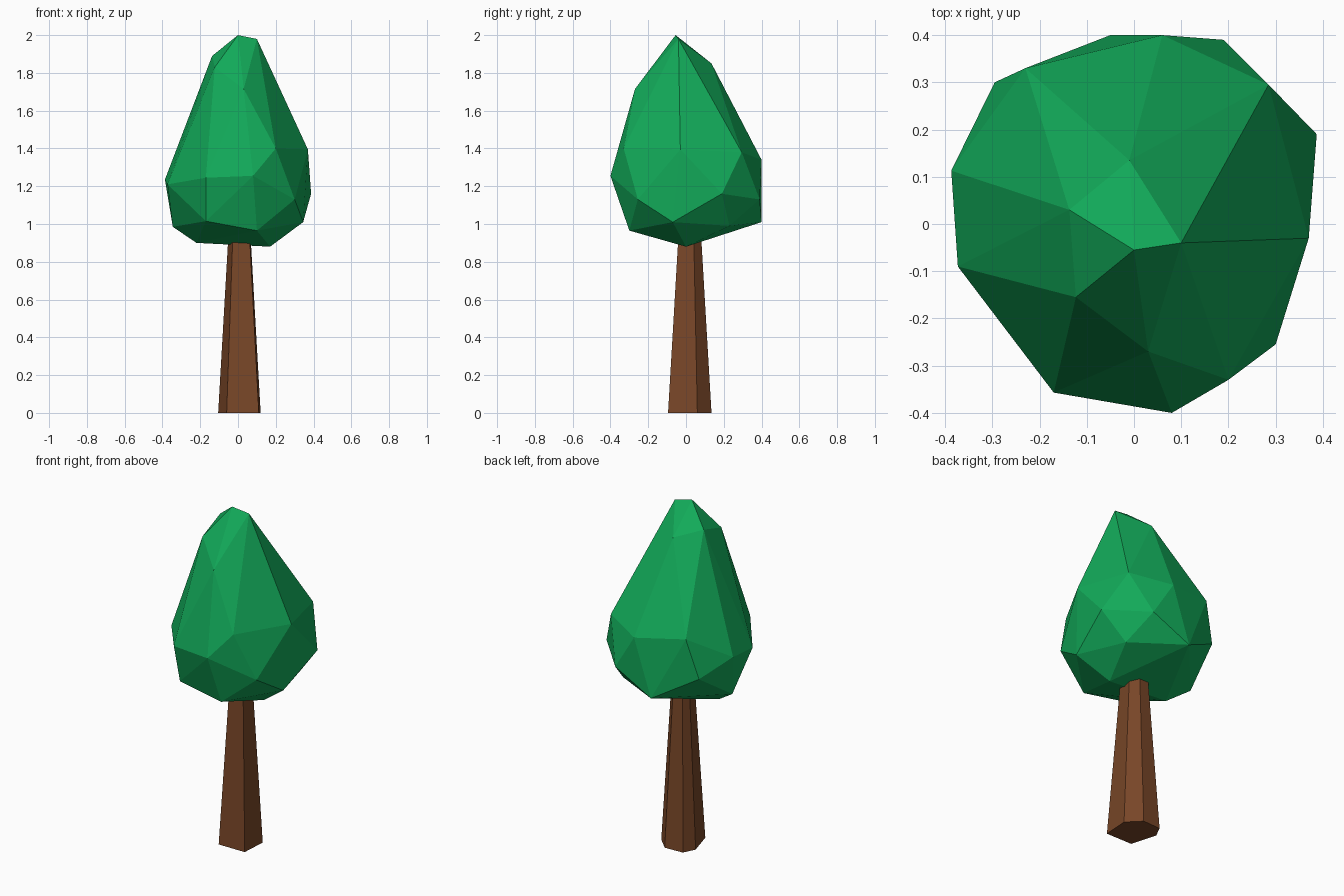
import bpy, bmesh

if "Cube" in bpy.data.objects:
    bpy.data.objects.remove(bpy.data.objects["Cube"])


def material(name, rgb):
    m = bpy.data.materials.new(name)
    m.diffuse_color = (*rgb, 1)
    m.use_nodes = True
    m.node_tree.nodes["Principled BSDF"].inputs["Base Color"].default_value = m.diffuse_color
    return m


def hull_object(name, points, mat):
    """Faceted solid wrapped around a few corner points."""
    bm = bmesh.new()
    for p in points:
        bm.verts.new(p)
    res = bmesh.ops.convex_hull(bm, input=bm.verts[:])
    loose = [v for v in bm.verts if not v.link_faces]
    bmesh.ops.delete(bm, geom=loose, context='VERTS')
    bmesh.ops.dissolve_limit(bm, angle_limit=0.01, verts=bm.verts[:], edges=bm.edges[:])
    bmesh.ops.recalc_face_normals(bm, faces=bm.faces[:])
    me = bpy.data.meshes.new(name)
    bm.to_mesh(me)
    bm.free()
    me.materials.append(mat)
    ob = bpy.data.objects.new(name, me)
    bpy.context.collection.objects.link(ob)
    return ob


leaf = material("leaf green", (0.006, 0.40, 0.10))
bark = material("bark brown", (0.19, 0.062, 0.021))

# Trunk: uneven six-sided section tapering up into the crown
section = [(-.06, -.095), (.11, -.095), (.12, .06), (.045, .135), (-.07, .13), (-.105, .06)]
cx, cy = 0.008, 0.02
trunk = []
for z, s in ((0, 1), (1.0, 0.49)):
    trunk += [(cx + (x - cx) * s, cy + (y - cy) * s, z) for x, y in section]
hull_object("trunk", trunk, bark)

# Crown: irregular faceted teardrop, corners from tip to underside
crown = [
    # tip
    (0, -.055, 2.0), (.10, -.04, 1.98), (-.137, .03, 1.89),
    (-.01, .135, 1.85), (-.123, -.155, 1.83), (.03, -.27, 1.715),
    # shoulder
    (.20, -.33, 1.40), (.37, -.03, 1.395), (.285, .295, 1.38),
    (.06, .40, 1.34), (-.23, .33, 1.38),
    # widest ring
    (.387, .19, 1.16), (.08, -.40, 1.255), (-.17, -.357, 1.245),
    (-.373, -.09, 1.21), (-.387, .113, 1.235), (-.295, .30, 1.15),
    (.19, .39, 1.13), (.30, -.255, 1.13),
    # lower ring
    (.345, -.07, 1.01), (.10, -.30, .965), (-.17, -.30, 1.015),
    (-.345, .06, .985), (-.05, .40, 1.01), (.25, .23, .99),
    # underside
    (.17, 0, .88), (-.22, .005, .90),
]
hull_object("crown", crown, leaf)
